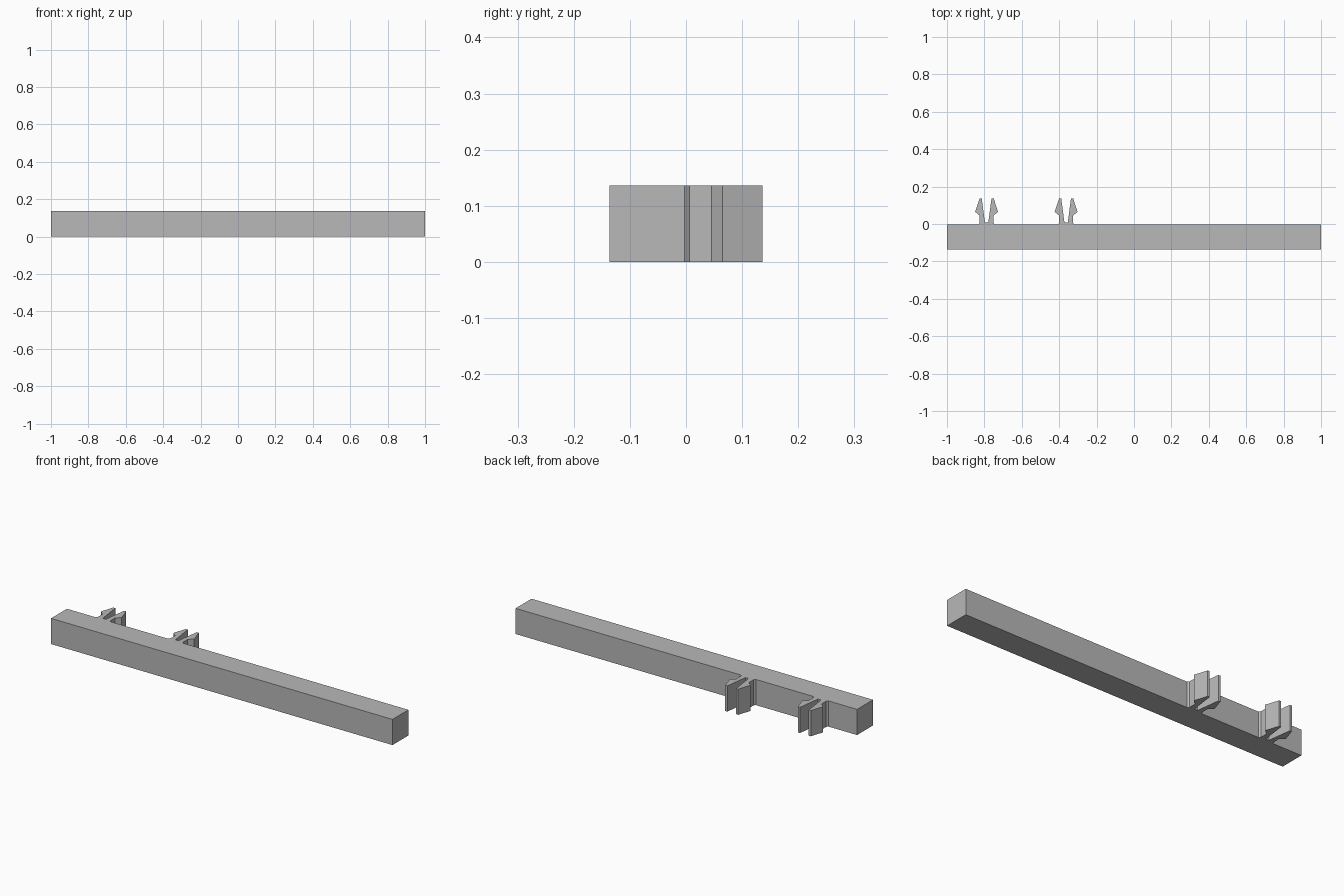
import bpy
import bmesh

cube = bpy.data.objects.get("Cube")
if cube:
    bpy.data.objects.remove(cube, do_unlink=True)

grey = bpy.data.materials.new("plain grey")
grey.use_nodes = True
GREY = (0.48, 0.48, 0.48, 1)
grey.diffuse_color = GREY
grey.node_tree.nodes["Principled BSDF"].inputs["Base Color"].default_value = GREY

HEIGHT = 0.136
BACK = -0.003


def extrude_outline(name, outline, x=0):
    """Raise a closed plan outline to the full height of the bar."""
    bm = bmesh.new()
    face = bm.faces.new([bm.verts.new((px + x, py, 0)) for px, py in outline])
    raised = bmesh.ops.extrude_face_region(bm, geom=[face])["geom"]
    top = [v for v in raised if isinstance(v, bmesh.types.BMVert)]
    bmesh.ops.translate(bm, verts=top, vec=(0, 0, HEIGHT))
    bmesh.ops.recalc_face_normals(bm, faces=bm.faces[:])
    mesh = bpy.data.meshes.new(name)
    bm.to_mesh(mesh)
    bm.free()
    mesh.materials.append(grey)
    obj = bpy.data.objects.new(name, mesh)
    bpy.context.collection.objects.link(obj)
    return obj


# Long square bar
extrude_outline("bar", [(-1, -0.136), (1, -0.136), (1, BACK), (-1, BACK)])

# Half of a two-pronged snap clip, from the foot around the barb to the floor
half = [(0.044, BACK), (0.037, 0.006), (0.037, 0.045), (0.061, 0.065),
        (0.038, 0.136), (0.026, 0.136), (0.009, 0.008)]
clip = half + [(-x, y) for x, y in reversed(half)]

for side, x in (("outer", -0.788), ("inner", -0.363)):
    extrude_outline(side + "_clip", clip, x)
